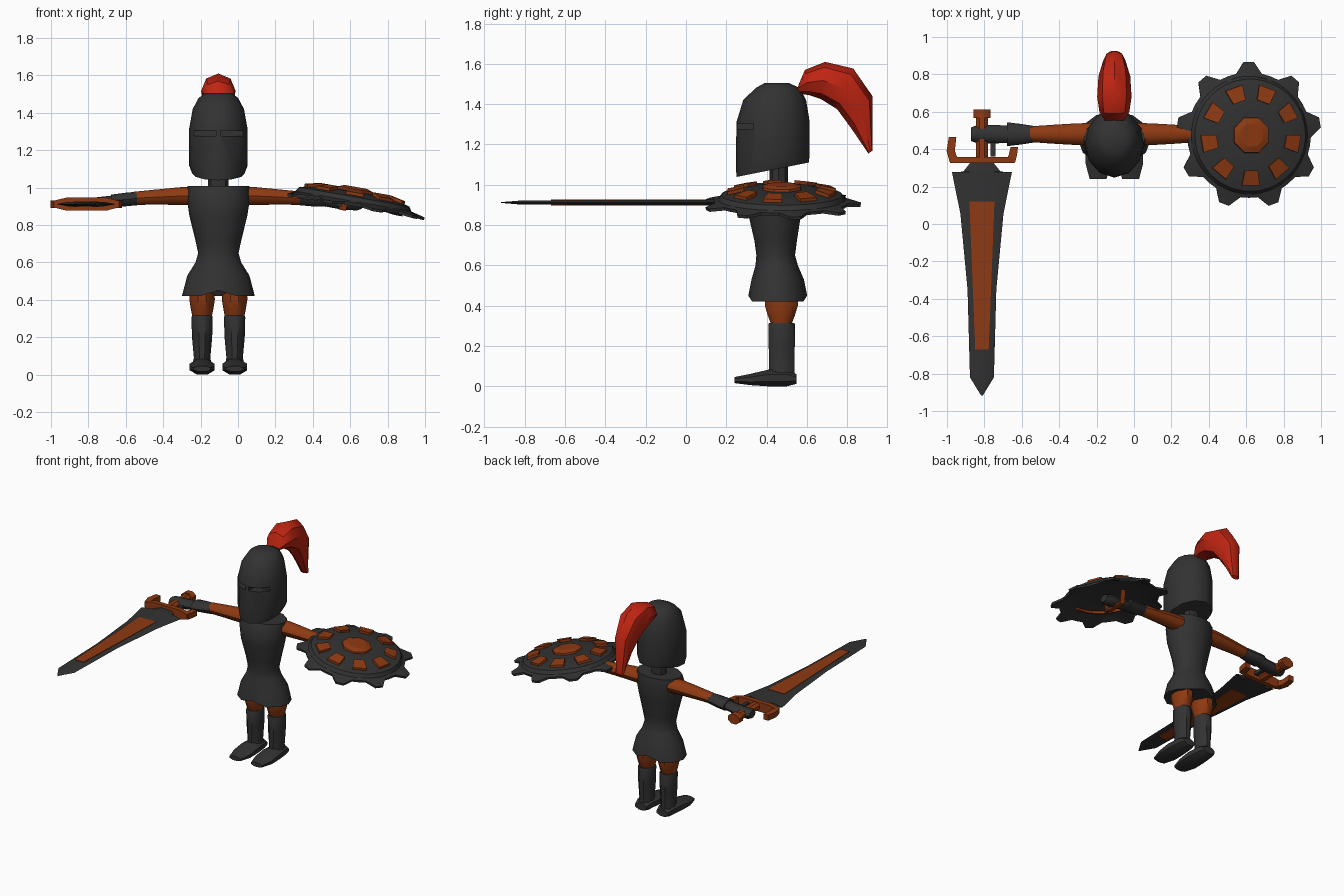
import bpy, bmesh, math
from mathutils import Matrix, Vector

if "Cube" in bpy.data.objects:
    bpy.data.objects.remove(bpy.data.objects["Cube"])

CX = -0.105  # body centre line


def material(name, rgb):
    m = bpy.data.materials.new(name)
    m.diffuse_color = (*rgb, 1)
    m.use_nodes = True
    m.node_tree.nodes["Principled BSDF"].inputs["Base Color"].default_value = m.diffuse_color
    return m


DARK = material("dark_steel", (0.032, 0.032, 0.032))
ORANGE = material("burnt_orange", (0.27, 0.042, 0.006))
RED = material("plume_red", (0.52, 0.018, 0.006))


def loft(name, rings, mat, matrix=None, angle=40):
    """Skin closed rings of points into a capped solid."""
    bm = bmesh.new()
    rows = [[bm.verts.new(p) for p in r] for r in rings]
    n = len(rows[0])
    for a, b in zip(rows, rows[1:]):
        for i in range(n):
            j = (i + 1) % n
            bm.faces.new((a[i], a[j], b[j], b[i]))
    bm.faces.new(rows[0])
    bm.faces.new(rows[-1])
    bmesh.ops.remove_doubles(bm, verts=bm.verts, dist=1e-5)
    bmesh.ops.recalc_face_normals(bm, faces=bm.faces)
    if matrix:
        bm.transform(matrix)
    me = bpy.data.meshes.new(name)
    bm.to_mesh(me)
    bm.free()
    me.materials.append(mat)
    ob = bpy.data.objects.new(name, me)
    bpy.context.collection.objects.link(ob)
    smooth(ob, angle)
    return ob


def smooth(ob, angle=40):
    bpy.ops.object.select_all(action='DESELECT')
    ob.select_set(True)
    bpy.context.view_layer.objects.active = ob
    bpy.ops.object.shade_smooth_by_angle(angle=math.radians(angle))


def oval(n, a, b, offset=0.0):
    return [(a * math.cos(math.tau * i / n + offset),
             b * math.sin(math.tau * i / n + offset)) for i in range(n)]


def ring_z(cx, cy, z, rx, ry, n=12, slope=0.0):
    return [(cx + u, cy + v, z + slope * v) for u, v in oval(n, rx, ry)]


def ring_x(x, cy, cz, ry, rz, n=10):
    return [(x, cy + u, cz + v) for u, v in oval(n, ry, rz)]


def ring_y(cx, y, z0, z1, hw):
    k = 1 / math.cos(math.pi / 8)
    return [(cx + u, y, (z0 + z1) / 2 + v)
            for u, v in oval(8, hw * k, (z1 - z0) / 2 * k, math.pi / 8)]


def box(name, x0, x1, y0, y1, z0, z1, mat):
    return loft(name, [[(x0, y0, z), (x1, y0, z), (x1, y1, z), (x0, y1, z)]
                       for z in (z0, z1)], mat)


# Helmet with a cut eye slit on each side of the nose bridge
helmet = loft("helmet", [ring_z(CX, cy, z, rx, ry, 12, s) for z, cy, rx, ry, s in (
    (1.075, .43, .14, .18, .2), (1.12, .43, .157, .182, .1), (1.31, .432, .157, .182, 0),
    (1.42, .44, .137, .156, 0), (1.48, .455, .105, .11, 0), (1.505, .45, .07, .06, 0))], DARK)
for s in (-1, 1):
    x0, x1 = sorted((CX + s * .013, CX + s * .3))
    cutter = box("slit_cutter", x0, x1, .1, .335, 1.277, 1.305, DARK)
    cutter.hide_render = True
    mod = helmet.modifiers.new("slit", 'BOOLEAN')
    mod.operation, mod.solver, mod.object = 'DIFFERENCE', 'EXACT', cutter
    bpy.context.view_layer.objects.active = helmet
    bpy.ops.object.modifier_apply(modifier=mod.name)
    bpy.data.objects.remove(cutter)
smooth(helmet)

# Plume: lower edge (y, z), upper edge (y, z), half width
plume = []
for ly, lz, uy, uz, w in ((.545, 1.455, .56, 1.5, .05), (.61, 1.445, .59, 1.57, .08),
                          (.67, 1.425, .69, 1.61, .092), (.75, 1.375, .83, 1.577, .085),
                          (.82, 1.28, .925, 1.44, .06), (.905, 1.155, .926, 1.17, .032)):
    low, up = Vector((ly, lz)), Vector((uy, uz))
    mid, half = (low + up) / 2, (up - low) / 2
    plume.append([(CX + u, *(mid + half * v)) for u, v in oval(8, w, 1)])
loft("plume", plume, RED)

# Neck and tunic, hem notched at the centre
loft("neck", [ring_z(CX, .46, z, .055, .045, 8) for z in (.98, 1.12)], DARK)
torso = [ring_z(CX, cy, z, rx, ry) for z, rx, cy, ry in (
    (.42, .195, .455, .146), (.53, .166, .455, .13), (.6, .122, .45, .105),
    (.65, .108, .445, .096), (.72, .123, .445, .105), (.85, .155, .44, .13),
    (.95, .17, .445, .138), (1.01, .165, .455, .115))]
torso[0] = [(x, y, z + (.03 if abs(x - CX) < .02 else 0)) for x, y, z in torso[0]]
loft("tunic", torso, DARK, angle=50)

for s, side in ((-1, "right"), (1, "left")):
    # Arm, cuff, hand and thumb
    def arm(part, rows, mat):
        loft(f"{side}_{part}", [ring_x(CX + s * d, .48, z, ry, rz) for d, z, ry, rz in rows], mat)
    arm("arm", ((.12, .955, .06, .053), (.2, .955, .058, .05), (.32, .95, .051, .043),
                (.45, .943, .042, .037)), ORANGE)
    arm("cuff", ((.435, .942, .045, .038), (.5, .936, .055, .038), (.575, .93, .064, .034)), DARK)
    arm("hand", ((.56, .93, .046, .03), (.66, .915, .05, .034), (.74, .912, .046, .036),
                 (.767, .912, .036, .026)), DARK)
    tx = CX + s * .648
    box(f"{side}_thumb", tx - .013, tx + .013, .36, .45, .9, .925, DARK)

    # Thigh, boot and foot
    lx = CX + s * .087
    loft(f"{side}_thigh", [ring_z(lx, .473, z, rx, ry, 10) for z, rx, ry in (
        (.47, .066, .085), (.4, .068, .086), (.35, .06, .07), (.3, .05, .05))], ORANGE)
    loft(f"{side}_boot", [ring_z(lx, .475, z, rx, ry, 10) for z, rx, ry in (
        (.315, .054, .066), (.305, .057, .07), (.2, .054, .068), (.09, .044, .066),
        (.04, .055, .07))], DARK)
    loft(f"{side}_foot", [ring_y(lx, y, z0, z1, w) for y, z0, z1, w in (
        (.548, .012, .06, .045), (.5, 0, .085, .058), (.41, .0, .083, .066),
        (.32, .006, .062, .066), (.24, .016, .046, .045))], DARK)

# Sword blade with a raised central panel
SX, SZ = -.813, .912


def blade_ring(y, w, t):
    return [(SX + w * a, y, SZ + t * b) for a, b in
            ((1, 0), (.6, 1), (-.6, 1), (-1, 0), (-.6, -1), (.6, -1))]


loft("blade", [blade_ring(*r) for r in (
    (.33, .06, .012), (.28, .1, .012), (.277, .16, .012), (.053, .115, .012), (-.35, .077, .012),
    (-.82, .064, .01), (-.918, .004, .002))], DARK, angle=25)
loft("blade_panel", [[(SX + a * w, y, SZ + b * .015) for a, b in ((1, 1), (-1, 1), (-1, -1), (1, -1))]
                     for y, w in ((.12, .067), (-.67, .036))], ORANGE)

# Sword guard, horns, grip and pommel
loft("guard", [[(x, y, SZ + t * b) for y, b in ((.325, -1), (.358, -1), (.358, 1), (.325, 1))]
               for x, t in ((-.985, .018), (-.92, .034), (-.7, .034), (-.64, .018))], ORANGE, angle=25)
for name, xs, ys in (("guard_horn_long", (-.96, -1.0, -.97), (.33, .39, .465)),
                     ("guard_horn_short", (-.66, -.635, -.64), (.33, .37, .412))):
    loft(name, [[(x + a * w, y, SZ + b * .02) for a, b in ((1, 1), (-1, 1), (-1, -1), (1, -1))]
                for x, y, w in zip((xs[0], (xs[0] + xs[1]) / 2, xs[2]), ys, (.025, .022, .02))], ORANGE)
loft("grip", [ring_y(SX, y, SZ - .028, SZ + .028, .033) for y in (.34, .58)], ORANGE)
loft("pommel", [ring_y(SX, y, SZ - .035, SZ + .035, .046) for y in (.568, .612)], ORANGE)

# Shield: spiked dish, tilted outward
TILT = Matrix.Translation((.615, .475, .915)) @ Matrix.Rotation(math.radians(10), 4, 'Y')


def dish_ring(r, z, spike=0):
    pts = []
    for i in range(45):
        a = math.radians(86 + 8 * i)
        rr = r + (spike if i % 5 < 2 else 0)
        pts.append((rr * math.cos(a), rr * math.sin(a), z - (.01 if rr > .36 else 0)))
    return pts


loft("shield_dish", [dish_ring(*r) for r in (
    (.1, .045), (.2, .04), (.3, .008), (.333, -.012, .058), (.335, .003, .058),
    (.315, .012), (.3, .036), (.27, .044), (.18, .062), (.1, .066))], DARK, TILT, 30)
loft("shield_boss", [[(u, v, z) for u, v in oval(8, r, r, math.pi / 8)]
                     for r, z in ((.105, .05), (.1, .078), (.066, .09))], ORANGE, TILT, 20)
for k in range(9):
    spin = TILT @ Matrix.Rotation(math.radians(-90 + 40 * k), 4, 'Z')
    loft(f"shield_tile_{k + 1}", [[(.188, -.035, .062 + h), (.268, -.048, .044 + h),
                                   (.268, .048, .044 + h), (.188, .035, .062 + h)]
                                  for h in (-.01, .016)], ORANGE, spin)

# Shield back: grip strap and a curved brace
loft("shield_strap", [[(x, y, z + h) for x, h in ((-.07, 0), (-.03, 0), (-.03, .012), (-.07, .012))]
                      for y, z in ((-.1, .045), (-.07, -.045), (.07, -.045), (.1, .045))], ORANGE, TILT)
loft("shield_brace", [[(r * math.cos(a), r * math.sin(a), z)
                       for r, z in ((.235, .035), (.25, .035), (.25, .012), (.235, .012))]
                      for a in (math.radians(180 + 10 * i) for i in range(12))], ORANGE, TILT)
